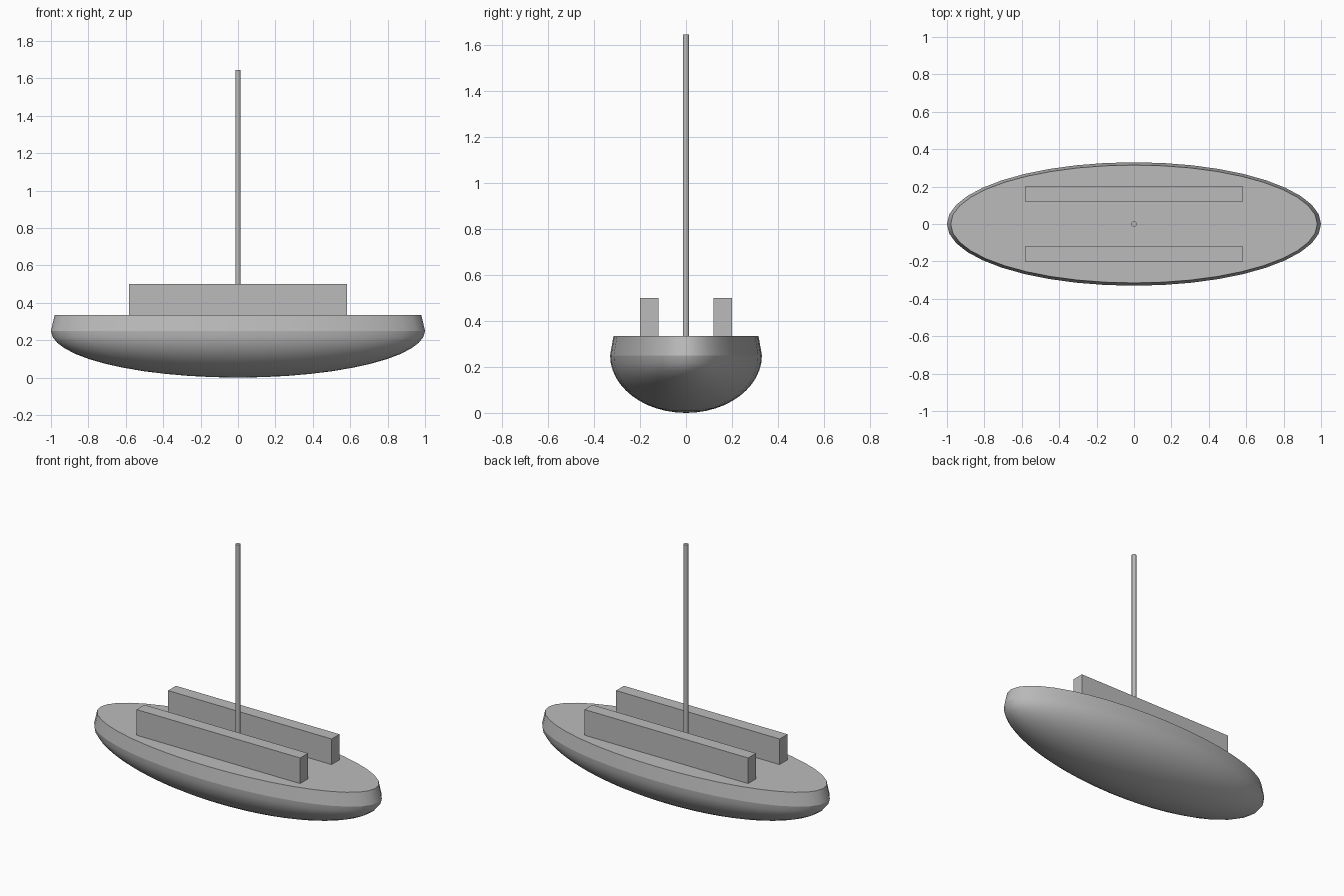
import bpy, bmesh
from math import sin, cos, pi, radians

cube = bpy.data.objects.get("Cube")
if cube:
    bpy.data.objects.remove(cube, do_unlink=True)

grey = bpy.data.materials.new("plain grey")
grey.use_nodes = True
colour = (0.5, 0.5, 0.5, 1)
grey.diffuse_color = colour
grey.node_tree.nodes["Principled BSDF"].inputs["Base Color"].default_value = colour

SEGMENTS = 40
BOWL_RINGS = 12
RIM_Z, DECK_Z = 0.25, 0.335


def finish(name, bm):
    bmesh.ops.recalc_face_normals(bm, faces=bm.faces)
    mesh = bpy.data.meshes.new(name)
    bm.to_mesh(mesh)
    bm.free()
    mesh.materials.append(grey)
    obj = bpy.data.objects.new(name, mesh)
    bpy.context.collection.objects.link(obj)
    return obj


# Hull: elliptical bowl, a rim leaning inwards and a flat deck
def ring(bm, rx, ry, z):
    angles = [2 * pi * i / SEGMENTS for i in range(SEGMENTS)]
    return [bm.verts.new((rx * cos(a), ry * sin(a), z)) for a in angles]


bm = bmesh.new()
rings = []
for k in range(1, BOWL_RINGS + 1):
    t = pi / 2 * k / BOWL_RINGS
    rings.append(ring(bm, sin(t), 0.33 * sin(t), RIM_Z * (1 - cos(t))))
rings.append(ring(bm, 0.98, 0.315, DECK_Z))

keel = bm.verts.new((0, 0, 0))
for i in range(SEGMENTS):
    j = (i + 1) % SEGMENTS
    bm.faces.new((keel, rings[0][j], rings[0][i]))
    for low, high in zip(rings, rings[1:]):
        bm.faces.new((low[i], low[j], high[j], high[i]))
for f in bm.faces:
    f.smooth = True
bm.faces.new(rings[-1])
for e in bm.edges:
    # creases along the rim and the deck edge
    if all(v.co.z > RIM_Z - 0.001 for v in e.verts) and \
            abs(e.verts[0].co.z - e.verts[1].co.z) < 0.001:
        e.smooth = False
finish("hull", bm)

# Long side walls standing on the deck
for name, y in (("front_wall", -0.16), ("back_wall", 0.16)):
    bm = bmesh.new()
    bmesh.ops.create_cube(bm, size=1)
    bmesh.ops.scale(bm, vec=(1.165, 0.08, 0.18), verts=bm.verts)
    bmesh.ops.translate(bm, vec=(0, y, 0.41), verts=bm.verts)
    finish(name, bm)

# Mast
bpy.ops.mesh.primitive_cylinder_add(vertices=16, radius=0.014, depth=1.325,
                                    location=(0, 0, 0.9825))
mast = bpy.context.object
mast.name = "mast"
mast.data.materials.append(grey)
bpy.ops.object.shade_smooth_by_angle(angle=radians(40))
